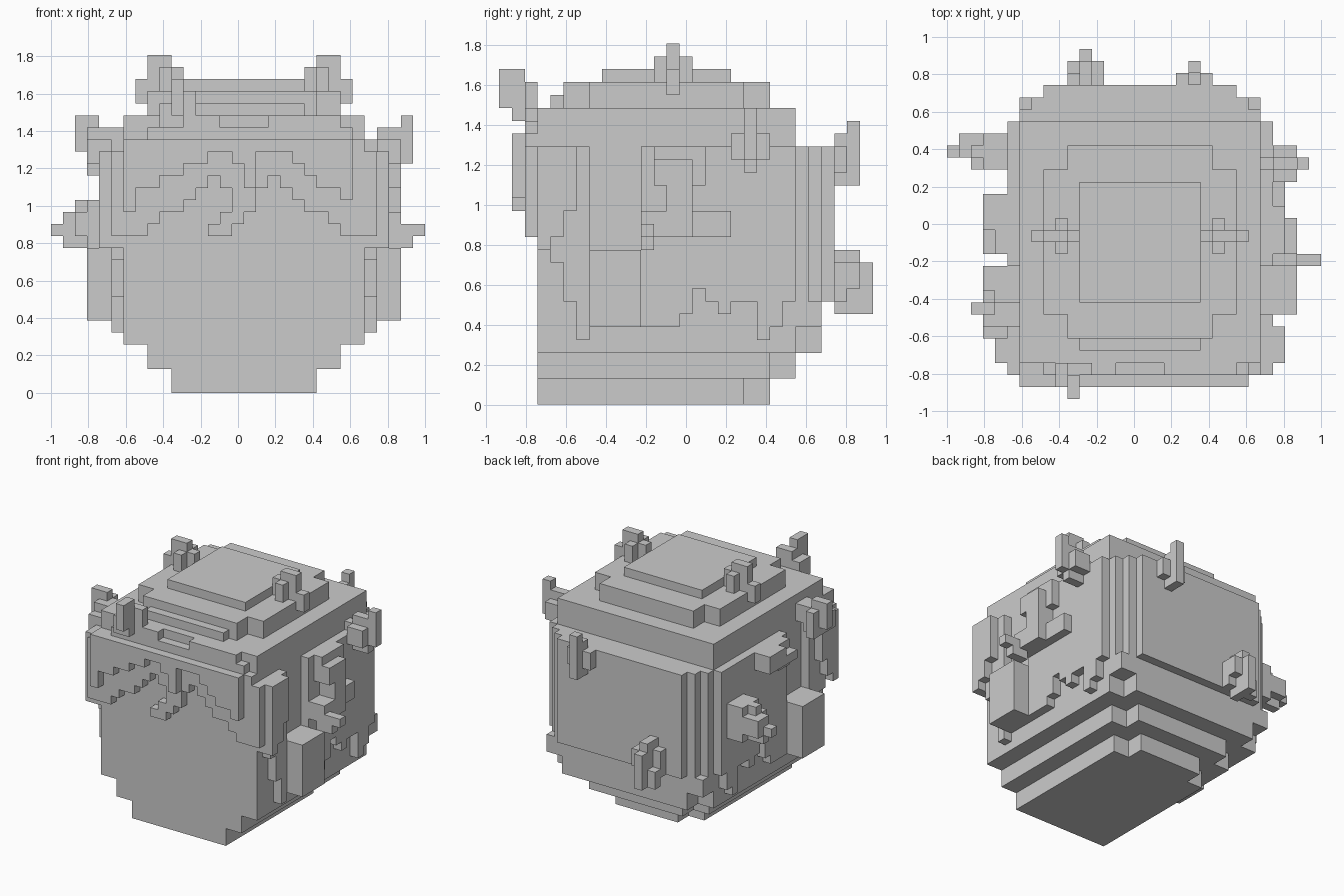
import bpy, bmesh

if "Cube" in bpy.data.objects:
    bpy.data.objects.remove(bpy.data.objects["Cube"])

U = 2 / 31                      # size of one cube
DIRS = [((1, 0, 0), [(1, 0, 0), (1, 1, 0), (1, 1, 1), (1, 0, 1)]),
        ((-1, 0, 0), [(0, 0, 0), (0, 0, 1), (0, 1, 1), (0, 1, 0)]),
        ((0, 1, 0), [(0, 1, 0), (0, 1, 1), (1, 1, 1), (1, 1, 0)]),
        ((0, -1, 0), [(0, 0, 0), (1, 0, 0), (1, 0, 1), (0, 0, 1)]),
        ((0, 0, 1), [(0, 0, 1), (1, 0, 1), (1, 1, 1), (0, 1, 1)]),
        ((0, 0, -1), [(0, 0, 0), (0, 1, 0), (1, 1, 0), (1, 0, 0)])]
parts, taken = {}, set()


def box(part, x0, x1, y0, y1, z0, z1):
    """Fill a block of cubes, leaving cubes that other parts already own."""
    cells = {(x, y, z) for x in range(x0, x1) for y in range(y0, y1)
             for z in range(z0, z1)} - taken
    parts.setdefault(part, set()).update(cells)
    taken.update(cells)


def pair(part, x0, x1, *yz):
    """The same block on both sides of the head (centre plane x = 16)."""
    box(part, x0, x1, *yz)
    box(part, 32 - x1, 32 - x0, *yz)


# Head, stepped under the chin and notched at the back corners
for z0, z1, x0, back in [(0, 2, 10, 21), (2, 4, 8, 23), (4, 20, 6, 25)]:
    box("head", x0, 32 - x0, 3, back - 2, z0, z1)
    box("head", x0 + 2, 30 - x0, 3, back, z0, z1)

# Ears
pair("ear", 3, 6, 7, 11, 6, 12)

# Stepped hair cap
box("hair_cap", 6, 26, 3, 23, 20, 23)
box("hair_cap", 8, 24, 7, 19, 23, 25)
box("hair_cap", 10, 22, 5, 21, 23, 25)
box("hair_cap", 11, 21, 8, 18, 25, 26)
box("hair_cap", 11, 21, 4, 5, 23, 24)

# Hair on the back of the head, with pillars at the corners
box("back_hair", 8, 24, 25, 26, 8, 20)
pair("back_hair", 6, 8, 23, 24, 6, 20)
pair("back_hair", 7, 8, 24, 25, 6, 20)
pair("back_hair", 6, 7, 24, 25, 6, 8)

# Side hair with a ragged lower edge, one column per step along y
for start, heights in [(3, [12, 11, 8, 5]),
                       (11, [6, 6, 6, 7, 9, 8, 7, 8, 8, 5, 6, 8])]:
    for y, z in enumerate(heights, start):
        pair("side_hair", 5, 6, y, y + 1, z, 20)
for y, z in [(3, 12), (4, 13), (5, 15)]:
    pair("sideburn", 4, 5, y, y + 1, z, 20)
pair("sideburn", 5, 6, 2, 3, 13, 20)

# Two layers of fringe, lower edge stepped along x
lower = [13, 13, 14, 15, 15, 16, 17, 18, 17, 14, 15, 17, 18, 17, 16, 15, 15, 14, 13, 13]
upper = [15, 17, 17, 18, 18, 19, 19, 20, 20, 19, 17, 20, 20, 20, 19, 18, 17, 17, 16]
for x, z in enumerate(lower, 6):
    box("fringe", x, x + 1, 2, 3, z, 22 if 8 <= x < 25 else 21)
for x, z in enumerate(upper, 6):
    box("fringe", x, x + 1, 1, 2, z, 21)
box("fringe", 13, 15, 2, 3, 13, 14)
box("fringe", 14, 15, 2, 3, 14, 15)
box("fringe", 9, 14, 2, 3, 22, 23)
box("fringe", 18, 24, 2, 3, 22, 23)

# Curled locks on the crown
pair("crown_lock", 8, 10, 13, 14, 26, 28)
pair("crown_lock", 7, 8, 13, 14, 24, 26)
pair("crown_lock", 8, 9, 13, 14, 25, 26)
pair("crown_lock", 10, 11, 13, 14, 25, 27)
pair("crown_lock", 9, 10, 12, 15, 25, 27)

# Lock over the forehead
box("forehead_lock", 10, 11, 0, 2, 24, 26)
box("forehead_lock", 10, 11, 0, 1, 23, 25)
box("forehead_lock", 9, 11, 1, 3, 22, 24)
box("forehead_lock", 10, 12, 2, 3, 23, 25)

# Locks on the left side
box("left_lock", 3, 5, 5, 8, 19, 21)
box("left_lock", 4, 6, 6, 8, 20, 22)
box("left_lock", 2, 4, 7, 8, 20, 23)
box("left_lock", 3, 4, 6, 9, 19, 22)
box("left_lock", 3, 5, 14, 17, 18, 20)
box("left_lock", 4, 5, 12, 14, 17, 20)
box("left_lock", 3, 4, 12, 14, 18, 19)
box("left_lock", 3, 5, 19, 22, 12, 16)
box("left_lock", 2, 3, 19, 22, 13, 15)
box("left_lock", 2, 3, 20, 21, 12, 16)
box("left_lock", 1, 2, 20, 22, 13, 15)
box("left_lock", 1, 2, 20, 21, 12, 14)
box("left_lock", 0, 1, 20, 21, 13, 14)

# Locks on the right side
box("right_lock", 27, 28, 12, 16, 17, 20)
box("right_lock", 28, 29, 12, 15, 17, 19)
box("right_lock", 27, 29, 13, 15, 15, 17)
box("right_lock", 27, 29, 11, 15, 13, 15)
box("right_lock", 27, 28, 15, 18, 13, 15)
box("right_lock", 28, 30, 11, 12, 12, 14)
box("right_lock", 30, 31, 11, 12, 13, 14)
box("right_lock", 26, 27, 19, 20, 20, 21)
box("right_lock", 27, 29, 18, 21, 19, 21)
box("right_lock", 27, 29, 19, 20, 18, 22)
box("right_lock", 29, 30, 19, 20, 19, 23)

# Locks on the back
box("low_back_lock", 10, 13, 26, 27, 8, 11)
box("low_back_lock", 11, 12, 26, 28, 7, 12)
box("low_back_lock", 10, 11, 27, 28, 7, 9)
box("low_back_lock", 12, 13, 27, 28, 9, 11)
box("low_back_lock", 11, 12, 28, 29, 7, 11)
box("high_back_lock", 19, 22, 26, 27, 18, 20)
box("high_back_lock", 20, 21, 26, 28, 17, 21)
box("high_back_lock", 20, 21, 27, 28, 19, 22)

# Turn every block set into an outer skin with merged flat faces
grey = bpy.data.materials.new("plain_grey")
grey.diffuse_color = (0.6, 0.6, 0.6, 1)
grey.use_nodes = True
grey.node_tree.nodes["Principled BSDF"].inputs["Base Color"].default_value = grey.diffuse_color
for name, cells in parts.items():
    bm = bmesh.new()
    for c in sorted(cells):
        for d, corners in DIRS:
            if tuple(p + q for p, q in zip(c, d)) not in taken:
                bm.faces.new([bm.verts.new(((c[0] + k[0] - 15.5) * U,
                                            (c[1] + k[1] - 14.5) * U,
                                            (c[2] + k[2]) * U)) for k in corners])
    bmesh.ops.remove_doubles(bm, verts=bm.verts, dist=U / 50)
    bmesh.ops.dissolve_limit(bm, angle_limit=0.02, verts=bm.verts, edges=bm.edges)
    mesh = bpy.data.meshes.new(name)
    bm.to_mesh(mesh)
    bm.free()
    mesh.materials.append(grey)
    bpy.context.collection.objects.link(bpy.data.objects.new(name, mesh))
